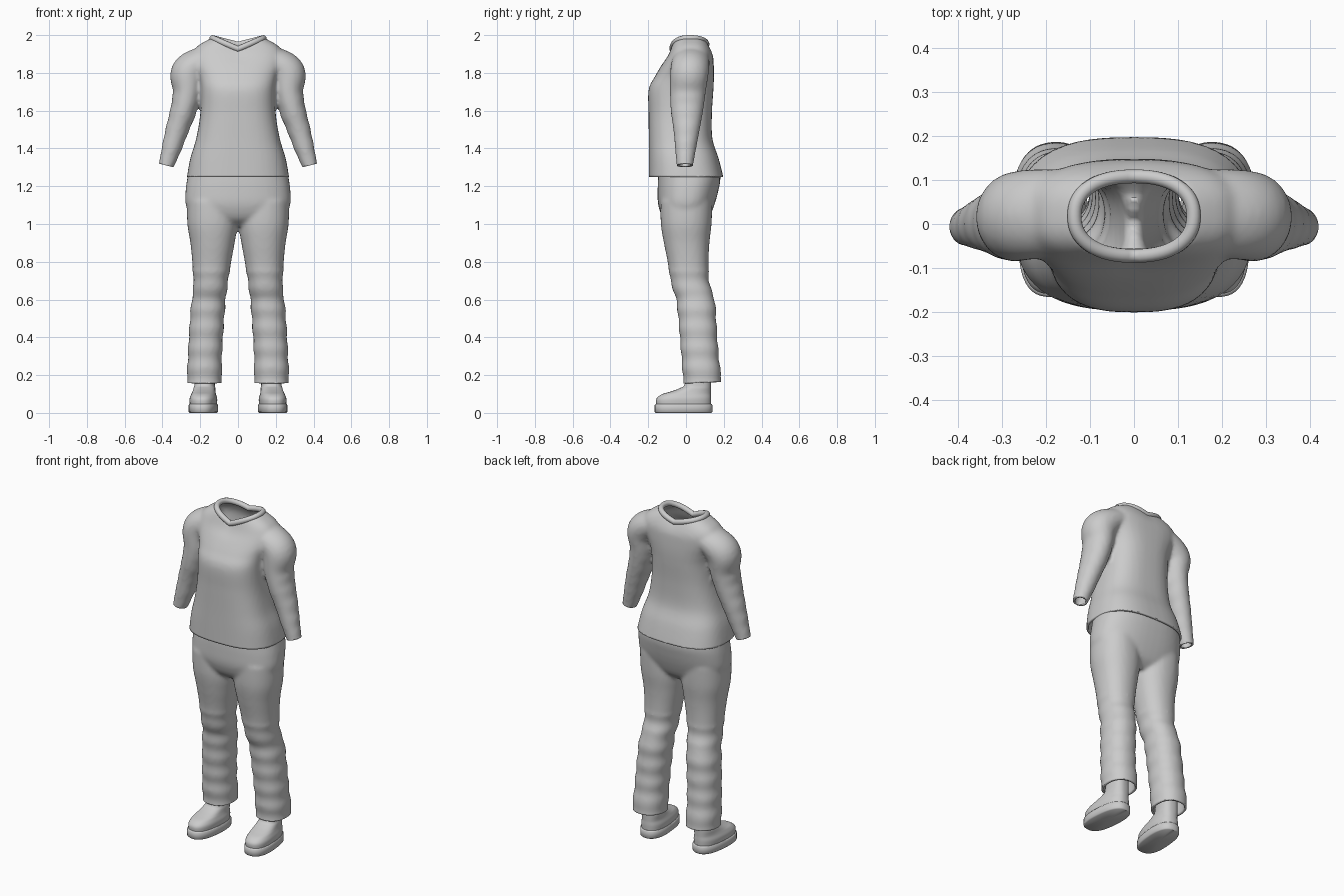
import bpy, bmesh
from math import sin, cos, pi, radians
from mathutils import Vector, Matrix

if "Cube" in bpy.data.objects:
    bpy.data.objects.remove(bpy.data.objects["Cube"])

grey = bpy.data.materials.new("plain_grey")
grey.use_nodes = True
grey.diffuse_color = (0.6, 0.6, 0.6, 1)
grey.node_tree.nodes["Principled BSDF"].inputs["Base Color"].default_value = (0.6, 0.6, 0.6, 1)


def spline(rows, steps=6):
    """Catmull-Rom through rows of numbers."""
    out = []
    for i in range(len(rows) - 1):
        a, b, c, d = (rows[max(0, min(len(rows) - 1, i + k))] for k in (-1, 0, 1, 2))
        for s in range(steps):
            t = s / steps
            out.append([0.5 * (2 * q + (r - p) * t + (2 * p - 5 * q + 4 * r - w) * t * t
                               + (3 * q - p - 3 * r + w) * t ** 3)
                        for p, q, r, w in zip(a, b, c, d)])
    return out + [list(rows[-1])]


def oval(x, z, half, front, back, dip=0, power=2.4, n=48):
    """Level superellipse ring; dip lowers its front and back into a V."""
    pts = []
    for k in range(n):
        c, s = cos(2 * pi * k / n), sin(2 * pi * k / n)
        cx = abs(c) ** (2 / power) * (1 if c > 0 else -1)
        sy = abs(s) ** (2 / power) * (1 if s > 0 else -1)
        drop = dip * (1 - abs(cx)) * (1 if s < 0 else 0.6)
        pts.append(Vector((x + half * cx, (front + back) / 2 + (back - front) / 2 * sy, z - drop)))
    return pts


def loft(bm, rings):
    """Closed skin over a stack of rings."""
    loops = [[bm.verts.new(p) for p in r] for r in rings]
    n = len(loops[0])
    faces = []
    for a, b in zip(loops, loops[1:]):
        for i in range(n):
            faces.append(bm.faces.new((a[i], a[(i + 1) % n], b[(i + 1) % n], b[i])))
    for loop in (loops[0], loops[-1]):
        hub = bm.verts.new(sum((v.co for v in loop), Vector()) / n)
        for i in range(n):
            faces.append(bm.faces.new((loop[i], loop[(i + 1) % n], hub)))
    bmesh.ops.recalc_face_normals(bm, faces=faces)


def finish(name, bm, angle=60):
    mesh = bpy.data.meshes.new(name)
    bm.to_mesh(mesh)
    bm.free()
    mesh.materials.append(grey)
    ob = bpy.data.objects.new(name, mesh)
    bpy.context.collection.objects.link(ob)
    select(ob)
    bpy.ops.object.shade_smooth_by_angle(angle=radians(angle))
    return ob


def select(ob):
    bpy.ops.object.select_all(action='DESELECT')
    ob.select_set(True)
    bpy.context.view_layer.objects.active = ob


def fuse(bm, smoothing):
    """Merge overlapping skins into one cloth surface."""
    ob = finish("draft", bm)
    mod = ob.modifiers.new("merge", 'REMESH')
    mod.mode, mod.voxel_size = 'VOXEL', 0.011
    mod = ob.modifiers.new("soften", 'SMOOTH')
    mod.factor, mod.iterations = 0.5, smoothing
    bpy.context.view_layer.update()
    result = bmesh.new()
    result.from_object(ob, bpy.context.evaluated_depsgraph_get())
    bpy.data.objects.remove(ob)
    return result


def trim(bm, point, normal, rule=lambda c: True):
    faces = [f for f in bm.faces if rule(f.calc_center_median())]
    geom = set(faces)
    for f in faces:
        geom.update(f.verts)
        geom.update(f.edges)
    bmesh.ops.bisect_plane(bm, geom=list(geom), plane_co=point, plane_no=normal, clear_outer=True)


def thicken(ob, amount=0.012):
    mod = ob.modifiers.new("cloth", 'SOLIDIFY')
    mod.thickness, mod.offset = amount, -1


# Shirt body: z, half width, front, back, neck dip
body = [(1.20, .275, -.197, .205, 0), (1.25, .27, -.197, .197, 0), (1.35, .252, -.197, .172, 0),
        (1.45, .222, -.197, .14, 0), (1.58, .2, -.198, .137, 0), (1.71, .197, -.198, .145, 0),
        (1.78, .21, -.165, .148, 0), (1.84, .235, -.13, .147, 0), (1.9, .24, -.1, .143, .02),
        (1.945, .21, -.085, .13, .04), (1.985, .14, -.075, .112, .06)]
bm = bmesh.new()
loft(bm, [oval(0, z, h, f, b, d, 2.7) for z, h, f, b, d in spline(body)])

# Sleeves: x, z, thickness, y centre, y half depth
sleeve = [(.08, 1.88, .08, .03, .09), (.19, 1.86, .078, .025, .1), (.262, 1.80, .094, .018, .102),
          (.268, 1.70, .077, .01, .095), (.29, 1.60, .069, .005, .086), (.322, 1.50, .061, .003, .07),
          (.352, 1.40, .052, -.002, .056), (.38, 1.31, .041, -.006, .044), (.392, 1.27, .04, -.006, .043)]
path = spline(sleeve)
for side in (1, -1):
    rings = []
    for i, (x, z, r, yc, ry) in enumerate(path):
        p, q = path[max(0, i - 1)], path[min(len(path) - 1, i + 1)]
        along = Vector((q[0] - p[0], 0, q[1] - p[1])).normalized()
        across = Vector((-along.z, 0, along.x))
        r *= 1 + 0.025 * sin(i * 1.3) * (i > 18)
        ring = [Vector((x, yc, z)) + across * r * cos(a) + Vector((0, ry * sin(a), 0))
                for a in (2 * pi * k / 32 for k in range(32))]
        rings.append([Vector((side * v.x, v.y, v.z)) for v in ring])
    loft(bm, rings)

bm = fuse(bm, 5)
trim(bm, (0, 0, 1.25), (0, 0, -1))
for side in (1, -1):
    trim(bm, (side * .38, 0, 1.31), (side * .24, 0, -.97),
         lambda c: c.x * side > .3 and c.z < 1.37)
neck = [v for v in bm.verts if v.co.z > 1.88
        and abs(v.co.x / .135) ** 2.4 + abs((v.co.y - .018) / .09) ** 2.4 < 1]
bmesh.ops.delete(bm, geom=neck, context='VERTS')
thicken(finish("shirt", bm))

# Collar band around the neck opening
curve = bpy.data.curves.new("collar", 'CURVE')
curve.dimensions = '3D'
curve.bevel_depth, curve.bevel_resolution = .016, 4
line = curve.splines.new('POLY')
pts = oval(0, 1.984, .135, -.072, .108, .058, 2.3, 64)
line.points.add(len(pts) - 1)
for point, co in zip(line.points, pts):
    point.co = (*co, 1)
line.use_cyclic_u = True
curve.materials.append(grey)
collar = bpy.data.objects.new("collar", curve)
bpy.context.collection.objects.link(collar)
select(collar)
bpy.ops.object.convert(target='MESH')
bpy.ops.object.shade_smooth_by_angle(angle=radians(60))

# Trousers: hips, then legs as z, inner x, outer x, front, back
hips = [(1.34, .25, -.14, .165), (1.25, .267, -.147, .182), (1.18, .277, -.15, .172),
        (1.1, .276, -.147, .15), (1.03, .24, -.12, .12), (.99, .14, -.07, .08)]
legs = [(1.12, .01, .27, -.135, .14), (1.0, .003, .268, -.133, .135), (.9, .018, .252, -.117, .124),
        (.8, .036, .242, -.097, .119), (.7, .052, .237, -.082, .122), (.64, .06, .238, -.064, .138),
        (.59, .066, .246, -.05, .153), (.5, .073, .254, -.041, .16), (.35, .083, .263, -.028, .169),
        (.24, .086, .268, -.02, .18), (.19, .084, .27, -.016, .187), (.1, .088, .266, -.012, .187)]
bm = bmesh.new()
loft(bm, [oval(0, z, h, f, b) for z, h, f, b in spline(hips)])
for side in (1, -1):
    rings = []
    for i, (z, inner, outer, f, b) in enumerate(spline(legs)):
        fold = .003 * sin(z * 60) * (z < .75)
        rings.append(oval(side * (inner + outer) / 2, z, (outer - inner) / 2 + fold,
                          f - fold, b + fold, power=2.2))
    loft(bm, rings)
bm = fuse(bm, 5)
trim(bm, (0, 0, 1.29), (0, 0, 1))
trim(bm, (0, .08, .16), (0, .04, -1))
thicken(finish("trousers", bm))

# Shoes: z, half width, toe, heel
sole = [(0, .07, -.16, .135), (.006, .076, -.166, .14), (.042, .076, -.166, .14), (.048, .071, -.16, .135)]
upper = [(.045, .07, -.158, .132), (.075, .071, -.157, .133), (.098, .064, -.13, .132),
         (.112, .06, -.085, .132), (.13, .057, -.035, .132), (.155, .053, -.005, .132), (.25, .05, .005, .13)]
for side, label in ((1, "left"), (-1, "right")):
    turn = Matrix.Translation((side * .182, 0, 0)) @ Matrix.Rotation(side * radians(5), 4, 'Z')
    for part, rows in (("sole", sole), ("shoe", spline(upper, 4))):
        bm = bmesh.new()
        loft(bm, [oval(0, *row, power=2.5) for row in rows])
        bm.transform(turn)
        finish(f"{label}_{part}", bm, 50)
